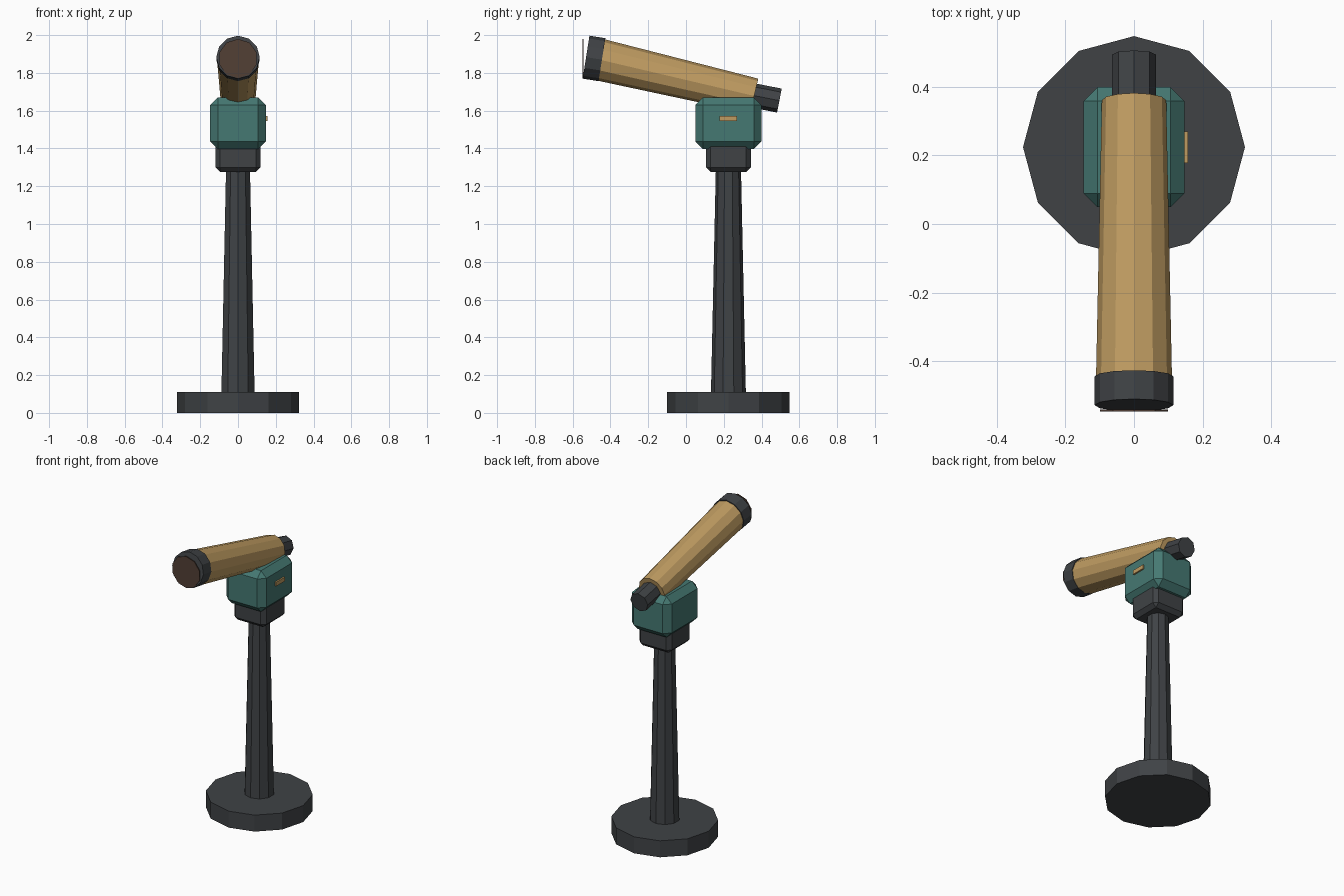
import bpy, bmesh, math
from mathutils import Matrix, Vector

if "Cube" in bpy.data.objects:
    bpy.data.objects.remove(bpy.data.objects["Cube"])


def material(name, rgb):
    m = bpy.data.materials.new(name)
    m.diffuse_color = (*rgb, 1)
    m.use_nodes = True
    m.node_tree.nodes["Principled BSDF"].inputs["Base Color"].default_value = m.diffuse_color
    return m


DARK = material("dark_metal", (0.05, 0.055, 0.06))
TEAL = material("teal_paint", (0.06, 0.19, 0.17))
BRASS = material("brass", (0.52, 0.33, 0.12))
GLASS = material("brown_glass", (0.085, 0.05, 0.036))
CY = 0.2245  # y of the stand axis


def finish(name, bm, mat):
    bmesh.ops.recalc_face_normals(bm, faces=bm.faces)
    me = bpy.data.meshes.new(name)
    bm.to_mesh(me)
    bm.free()
    me.materials.append(mat)
    ob = bpy.data.objects.new(name, me)
    bpy.context.collection.objects.link(ob)
    return ob


def cone(name, start, length, r1, r2, sides, mat, pitch=0.0):
    """Faceted cone from start, first corner on local +y; pitch tips it about x."""
    bm = bmesh.new()
    bmesh.ops.create_cone(bm, cap_ends=True, segments=sides, radius1=r1, radius2=r2,
                          depth=length,
                          matrix=Matrix.Translation((0, 0, length / 2)))
    corner = max(bm.verts, key=lambda v: v.co.y).co
    turn = math.pi / 2 - math.atan2(corner.y, corner.x)
    rot = Matrix.Rotation(math.radians(pitch), 4, 'X') @ Matrix.Rotation(turn, 4, 'Z')
    bm.transform(Matrix.Translation(start) @ rot)
    return finish(name, bm, mat)


def box(name, lo, hi, mat, bevel=0.0):
    lo, hi = Vector(lo), Vector(hi)
    bm = bmesh.new()
    bmesh.ops.create_cube(bm, size=1, matrix=Matrix.Translation((lo + hi) / 2)
                          @ Matrix.Diagonal((*(hi - lo), 1)))
    ob = finish(name, bm, mat)
    if bevel:
        mod = ob.modifiers.new("chamfer", 'BEVEL')
        mod.width = bevel
        mod.segments = 1
    return ob


# Stand
cone("base_plate", (0, CY, 0), 0.11, 0.324, 0.324, 12, DARK)
cone("column", (0, CY, 0.10), 1.22, 0.0925, 0.066, 10, DARK)
box("collar", (-0.119, CY - 0.119, 1.275), (0.119, CY + 0.119, 1.435), DARK, 0.025)

# Mount head with side marker
box("mount_head", (-0.147, CY - 0.175, 1.397), (0.147, CY + 0.175, 1.67), TEAL, 0.04)
box("side_marker", (0.14, CY - 0.046, 1.545), (0.157, CY + 0.046, 1.572), BRASS)

# Telescope tube, built from the rear towards the front (-y, tipped upwards)
cone("tube", (0, 0.361, 1.678), 0.84, 0.094, 0.111, 12, BRASS, 90 - 13.2)
cone("front_ring", (0, -0.445, 1.870), 0.085, 0.115, 0.115, 12, DARK, 90 - 9)
cone("eyepiece", (0, 0.4945, 1.6535), 0.17, 0.0645, 0.0645, 8, DARK, 90 - 11)

# Upright lens disc at the very front
cone("lens", (0, -0.542, 1.876), 0.006, 0.104, 0.104, 10, GLASS, 90)
